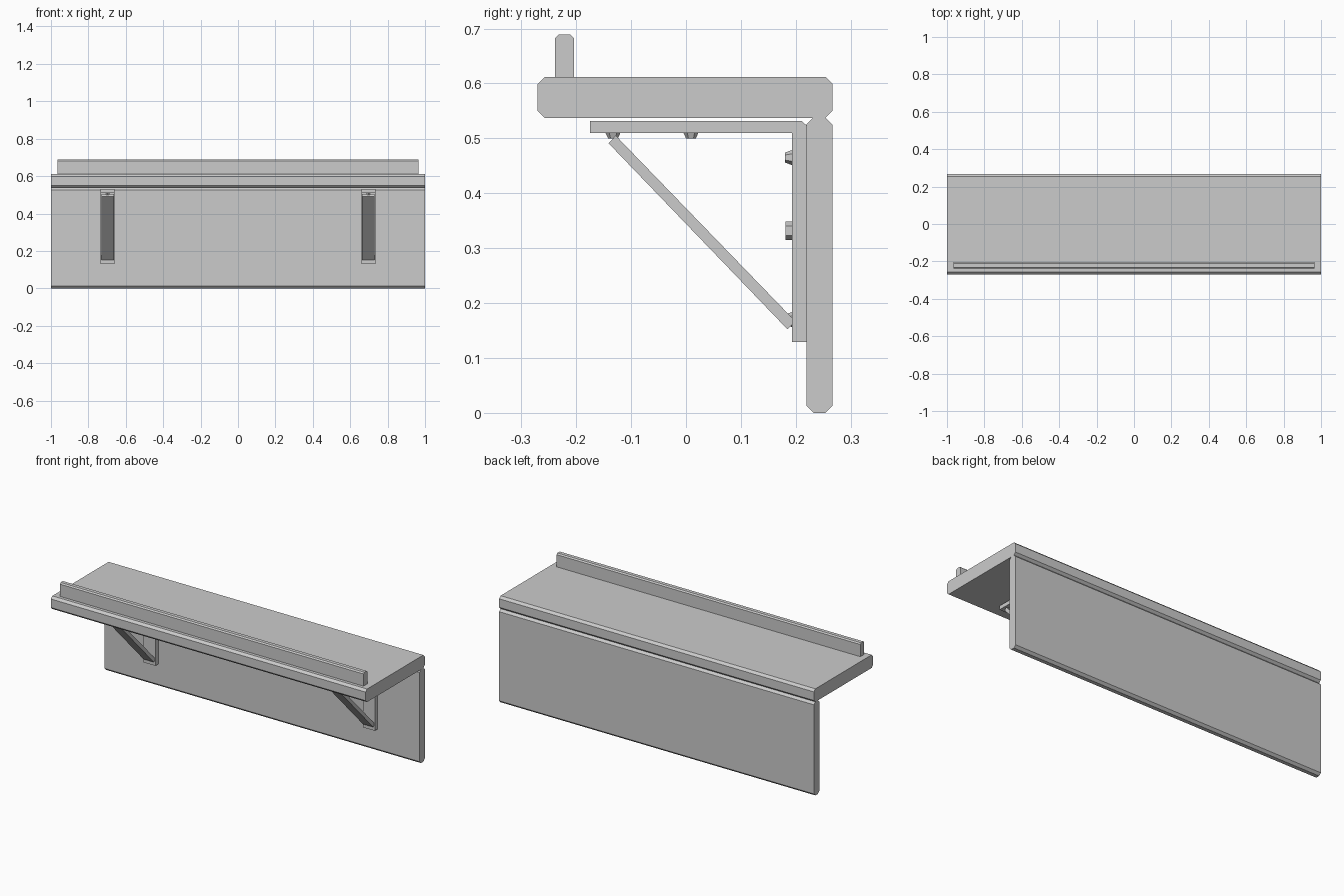
import bpy
import bmesh
import math
from mathutils import Matrix, Vector

cube = bpy.data.objects.get("Cube")
if cube:
    bpy.data.objects.remove(cube, do_unlink=True)

grey = bpy.data.materials.new("plain_grey")
grey.use_nodes = True
grey.diffuse_color = (0.6, 0.6, 0.6, 1)
grey.node_tree.nodes["Principled BSDF"].inputs["Base Color"].default_value = (0.6, 0.6, 0.6, 1)


def finish(name, bm):
    bmesh.ops.recalc_face_normals(bm, faces=bm.faces)
    mesh = bpy.data.meshes.new(name)
    bm.to_mesh(mesh)
    bm.free()
    mesh.materials.append(grey)
    obj = bpy.data.objects.new(name, mesh)
    bpy.context.collection.objects.link(obj)
    return obj


def extrude_profile(name, points, centre_x, width):
    """Sweep a closed (y, z) profile along x."""
    bm = bmesh.new()
    face = bm.faces.new([bm.verts.new((centre_x - width / 2, y, z)) for y, z in points])
    swept = bmesh.ops.extrude_face_region(bm, geom=[face])
    verts = [g for g in swept["geom"] if isinstance(g, bmesh.types.BMVert)]
    bmesh.ops.translate(bm, verts=verts, vec=(width, 0, 0))
    return finish(name, bm)


def board(name, y0, y1, z0, z1, width, top, bottom):
    """Board whose long edges are chamfered by the given sizes."""
    points = [(y0 + bottom, z0), (y1 - bottom, z0), (y1, z0 + bottom), (y1, z1 - top),
              (y1 - top, z1), (y0 + top, z1), (y0, z1 - top), (y0, z0 + bottom)]
    if bottom == 0:
        points = points[:2] + points[3:7]
    return extrude_profile(name, points, 0, width)


def bolt(name, base, direction, r1, r2, height):
    """Six-sided bolt head standing on a plate."""
    bm = bmesh.new()
    turn = Vector(direction).to_track_quat('Z', 'Y').to_matrix().to_4x4()
    place = Matrix.Translation(base) @ turn @ Matrix.Translation((0, 0, height / 2))
    bmesh.ops.create_cone(bm, cap_ends=True, segments=6, radius1=r1, radius2=r2,
                          depth=height, matrix=place)
    return finish(name, bm)


# Shelf, wall panel and front lip
board("shelf_board", -0.27, 0.267, 0.537, 0.612, 2, 0.013, 0.013)
board("back_panel", 0.219, 0.267, 0, 0.538, 2, 0.013, 0.013)
board("front_lip", -0.239, -0.204, 0.61, 0.689, 1.93, 0.007, 0)

# Pair of brackets
angle_profile = [(-0.175, 0.532), (0.21, 0.532), (0.219, 0.524), (0.219, 0.129),
                 (0.193, 0.129), (0.193, 0.51), (-0.175, 0.51)]
strut_profile = [(-0.141, 0.491), (-0.128, 0.505), (0.199, 0.167), (0.185, 0.152)]

for side, x in (("left", 0.697), ("right", -0.697)):
    extrude_profile(side + "_bracket_angle", angle_profile, x, 0.074)
    extrude_profile(side + "_bracket_strut", strut_profile, x, 0.066)
    for i, y in enumerate((-0.133, 0.009)):
        bolt(f"{side}_upper_bolt_{i + 1}", (x, y, 0.511), (0, 0, -1), 0.014, 0.009, 0.011)
    for i, z in enumerate((0.465, 0.17)):
        bolt(f"{side}_wall_bolt_{i + 1}", (x, 0.194, z), (0, -1, 0), 0.014, 0.009, 0.014)
    bolt(side + "_middle_nut", (x, 0.194, 0.332), (0, -1, 0), 0.017, 0.017, 0.013)
